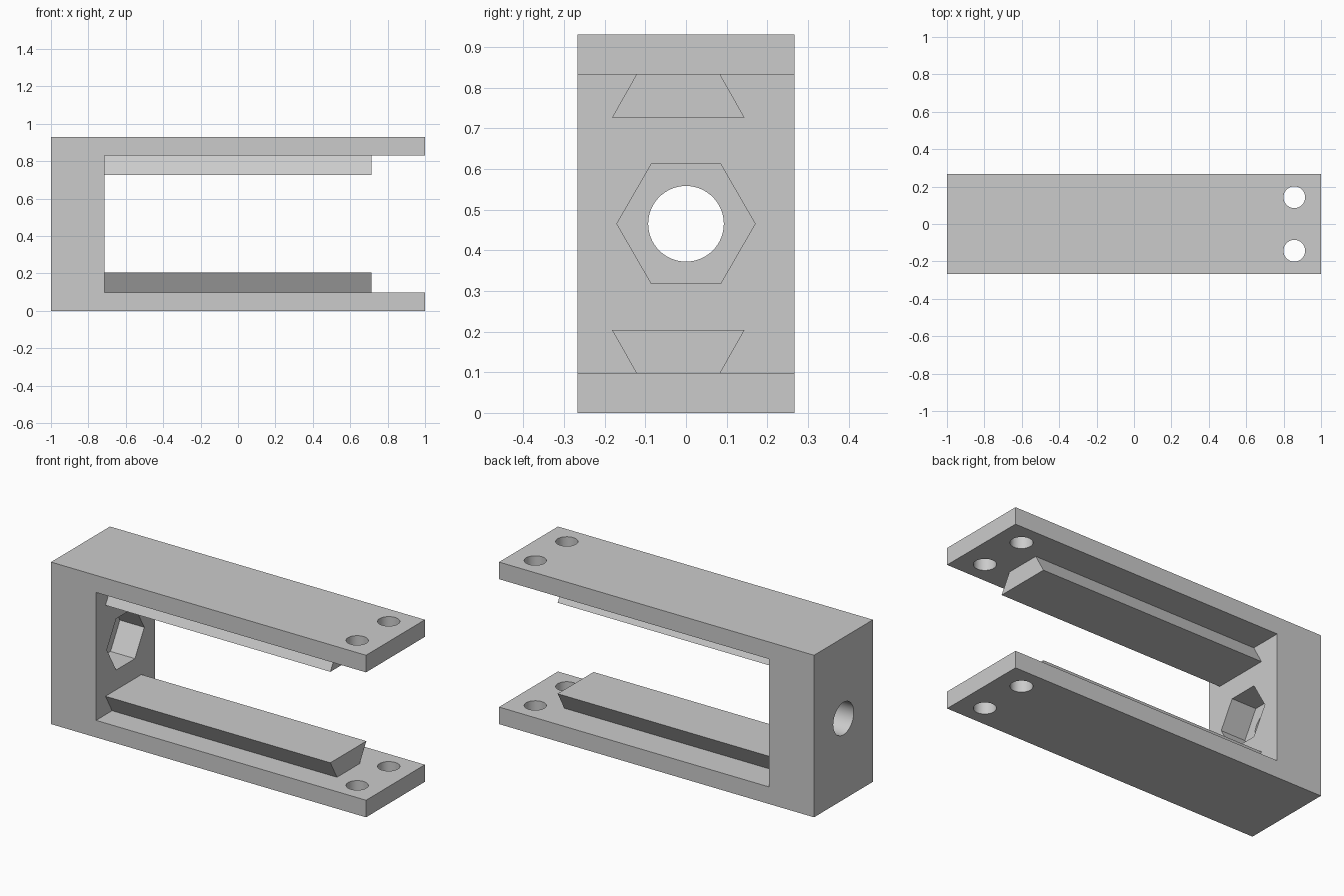
import bpy, bmesh
from math import cos, sin, tau, radians
from mathutils import Vector

cube = bpy.data.objects.get("Cube")
if cube:
    bpy.data.objects.remove(cube, do_unlink=True)

WIDTH, HEIGHT, ARM = 0.267, 0.93, 0.098   # half width, full height, arm thickness
MID = HEIGHT / 2
WALL, RAIL_END = -0.714, 0.714            # inner wall and rail tip in x

grey = bpy.data.materials.new("plain grey")
grey.use_nodes = True
grey.diffuse_color = (0.6, 0.6, 0.6, 1)
grey.node_tree.nodes["Principled BSDF"].inputs["Base Color"].default_value = grey.diffuse_color


def prism(name, points, axis, start, end):
    """Extrude a 2D outline along one axis; the outline uses the other two in order."""
    def place(p, d):
        v = list(p)
        v.insert("xyz".index(axis), d)
        return Vector(v)
    bm = bmesh.new()
    face = bm.faces.new([bm.verts.new(place(p, start)) for p in points])
    out = bmesh.ops.extrude_face_region(bm, geom=[face])
    verts = [g for g in out["geom"] if isinstance(g, bmesh.types.BMVert)]
    bmesh.ops.translate(bm, verts=verts, vec=place((0, 0), end - start))
    bmesh.ops.recalc_face_normals(bm, faces=bm.faces)
    mesh = bpy.data.meshes.new(name)
    bm.to_mesh(mesh)
    bm.free()
    mesh.materials.append(grey)
    obj = bpy.data.objects.new(name, mesh)
    bpy.context.collection.objects.link(obj)
    return obj


def ring(centre, radius, sides):
    return [(centre[0] + radius * cos(tau * i / sides),
             centre[1] + radius * sin(tau * i / sides)) for i in range(sides)]


# Clevis-shaped frame: back block with two arms
top = HEIGHT - ARM
frame = prism("frame", [(-1, 0), (1, 0), (1, ARM), (WALL, ARM),
                        (WALL, top), (1, top), (1, HEIGHT), (-1, HEIGHT)],
              "y", -WIDTH, WIDTH)

# Bolt hole, hexagonal nut pocket, and the paired holes at the arm tips
cutters = [prism("bolt_cutter", ring((0, MID), 0.093, 64), "x", -1.1, -0.6),
           prism("nut_cutter", ring((0, MID), 0.17, 6), "x", WALL - 0.155, -0.6)]
for y in (-0.143, 0.143):
    cutters.append(prism("tip_cutter", ring((0.857, y), 0.058, 48), "z", -0.1, HEIGHT + 0.1))

bpy.context.view_layer.objects.active = frame
frame.select_set(True)
for cutter in cutters:
    cutter.hide_render = True
    mod = frame.modifiers.new("cut", "BOOLEAN")
    mod.operation, mod.solver, mod.object = "DIFFERENCE", "EXACT", cutter
    bpy.ops.object.modifier_apply(modifier=mod.name)
    bpy.data.objects.remove(cutter, do_unlink=True)
bpy.ops.object.shade_smooth_by_angle(angle=radians(30))

# Dovetail rails on the inner faces of both arms
dovetail = [(-0.122, ARM), (0.084, ARM), (0.144, 0.204), (-0.182, 0.204)]
prism("lower_rail", dovetail, "x", WALL, RAIL_END)
prism("upper_rail", [(y, HEIGHT - z) for y, z in dovetail], "x", WALL, RAIL_END)
